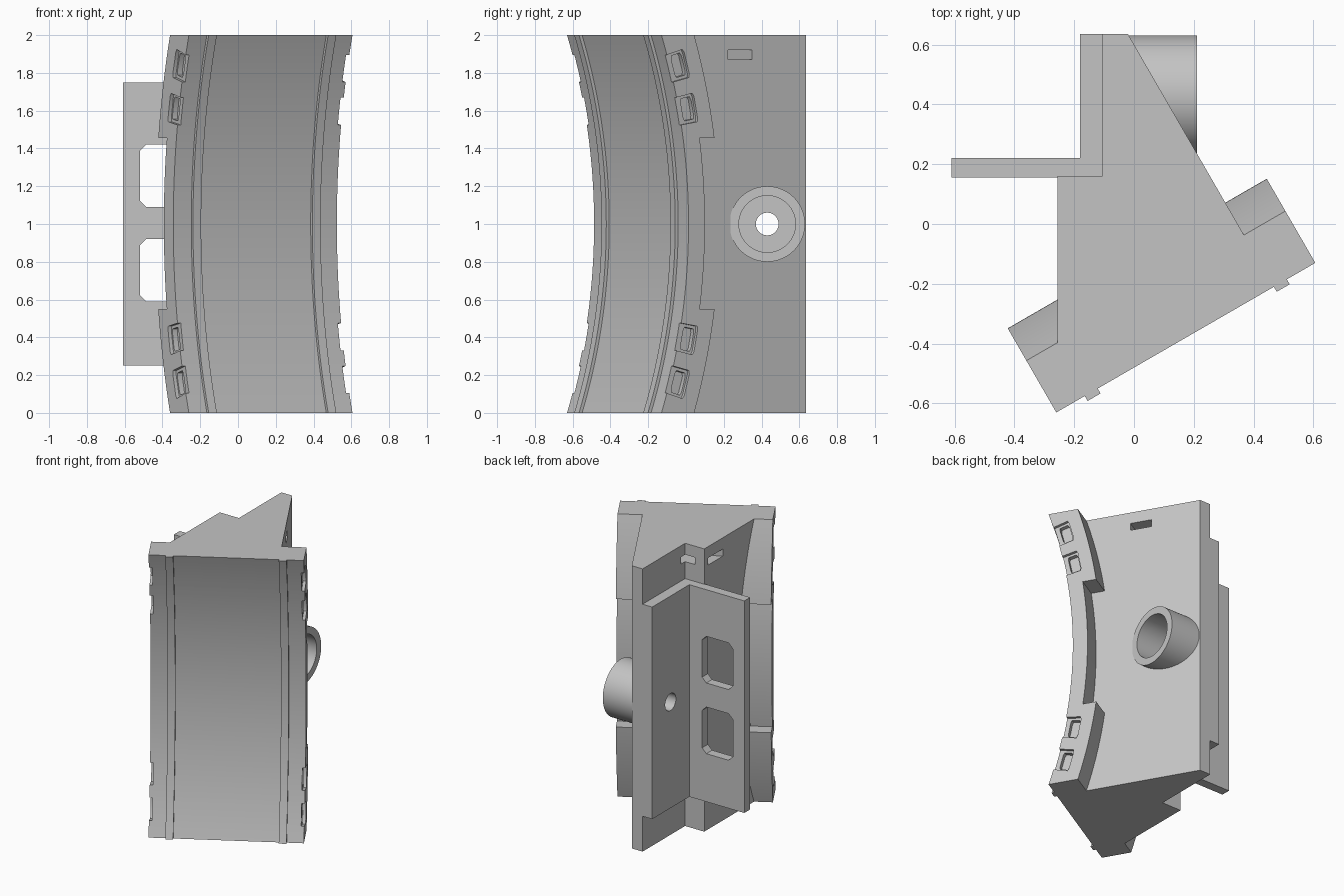
import bpy, bmesh, math
from mathutils import Matrix

if "Cube" in bpy.data.objects:
    bpy.data.objects.remove(bpy.data.objects["Cube"], do_unlink=True)

grey = bpy.data.materials.new("light_grey")
grey.use_nodes = True
GREY = (0.55, 0.55, 0.55, 1)
grey.diffuse_color = GREY
grey.node_tree.nodes["Principled BSDF"].inputs["Base Color"].default_value = GREY

TURN = math.radians(30)          # curved pad is turned about z
AXIS_V, R_FRONT = -3.35, 3.1     # pad's cylinder axis and face radius
U0, U1 = -0.54, 0.46             # pad's two ends


def prism(name, pts, lo, hi, axis="z", turn=0.0):
    """Extrude a 2D outline between lo and hi along an axis."""
    place = {"x": lambda a, b, t: (t, a, b),
             "y": lambda a, b, t: (a, t, b),
             "z": lambda a, b, t: (a, b, t)}[axis]
    bm = bmesh.new()
    ends = [[bm.verts.new(place(a, b, t)) for a, b in pts] for t in (lo, hi)]
    bm.faces.new(ends[0])
    bm.faces.new(ends[1])
    n = len(pts)
    for i in range(n):
        j = (i + 1) % n
        bm.faces.new((ends[0][i], ends[0][j], ends[1][j], ends[1][i]))
    bmesh.ops.recalc_face_normals(bm, faces=bm.faces)
    bm.transform(Matrix.Rotation(turn, 4, "Z"))
    mesh = bpy.data.meshes.new(name)
    bm.to_mesh(mesh)
    bm.free()
    mesh.materials.append(grey)
    obj = bpy.data.objects.new(name, mesh)
    bpy.context.collection.objects.link(obj)
    return obj


def circle(r, cy=0.43, cz=1.0, n=64):
    return [(cy + r * math.cos(2 * math.pi * i / n),
             cz + r * math.sin(2 * math.pi * i / n)) for i in range(n)]


def rect(a0, a1, b0, b1, c=0.0):
    """Rectangle outline, with corners chamfered by c."""
    if not c:
        return [(a0, b0), (a1, b0), (a1, b1), (a0, b1)]
    return [(a0 + c, b0), (a1 - c, b0), (a1, b0 + c), (a1, b1 - c),
            (a1 - c, b1), (a0 + c, b1), (a0, b1 - c), (a0, b0 + c)]


def arc(r, z0, z1, n=24):
    zs = [z0 + (z1 - z0) * i / n for i in range(n + 1)]
    return [(AXIS_V + math.sqrt(r * r - (z - 1) ** 2), z) for z in zs]


def cut(target, cutters):
    for c in cutters:
        c.hide_render = True
        m = target.modifiers.new("cut", "BOOLEAN")
        m.operation, m.solver, m.object = "DIFFERENCE", "EXACT", c
        bpy.context.view_layer.objects.active = target
        bpy.ops.object.modifier_apply(modifier=m.name)


# Curved pad: concave front, stepped back
pad_outline = (arc(R_FRONT, 0, 2, 48)
               + arc(3.29, 2, 1.455) + arc(3.2, 1.455, 0.55) + arc(3.29, 0.55, 0))
pad = prism("curved_pad", pad_outline, U0, U1, "x", TURN)

# Two raised ribs across the pad's front
ribs = [prism(name, arc(3.082, 0, 2, 48) + arc(3.12, 2, 0, 48), u, u + 0.05, "x", TURN)
        for name, u in (("rib_right", -0.43), ("rib_left", 0.30))]

# Body block behind the pad
body = prism("body", [(-0.105, 0.635), (-0.02, 0.635), (0.40, -0.092), (0.40, -0.5),
                      (-0.255, -0.7), (-0.255, 0.16), (-0.105, 0.16)], 0, 2)

# Round socket
socket = prism("socket", circle(0.2), -0.09, 0.21, "x")

# Angle bracket: wall strip plus windowed plate
bracket = prism("angle_bracket", [(-0.105, 0.635), (-0.18, 0.635), (-0.18, 0.22),
                                  (-0.61, 0.22), (-0.61, 0.155), (-0.105, 0.155)], 0.25, 1.75)

# Cutters
front_cut = prism("front_cutter", [(-5, -1), (-5, 3)] + arc(3.15, 3, -1, 60), -2, 2, "x", TURN)
side_cut = prism("side_cutter", rect(0.30, 1, -2, 2), -1, 3, "z", TURN)
slot = prism("slot_cutter", rect(0.085, 0.23, 1.87, 1.92), -1, 1, "x", TURN)
bore = prism("bore_cutter", circle(0.15), -0.02, 1, "x")
hole = prism("hole_cutter", circle(0.06), -1, 1, "x")
windows = [prism("window_cutter", rect(-0.52, -0.28, z, z + 0.33, 0.033), 0, 0.4, "y")
           for z in (0.59, 1.09)]


def pocket(angle, r0, r1, half, depth, end, corner):
    pts = [(AXIS_V + r * math.cos(angle + s), 1 + r * math.sin(angle + s))
           for r, s in rect(r0, r1, -half, half, corner)]
    lo, hi = (U0 - 0.1, U0 + depth) if end < 0 else (U1 - depth, U1 + 0.1)
    return prism("pocket_cutter", pts, lo, hi, "x", TURN)


# Shallow pockets, each with a deeper well, on both pad ends
pockets = []
for end in (-1, 1):
    for a in (-0.269, -0.194, 0.194, 0.269):
        pockets.append(pocket(a, 3.06, 3.205, 0.024, 0.02, end, 0.006))
        pockets.append(pocket(a, 3.13, 3.195, 0.019, 0.05, end, 0.006))

cut(body, [front_cut, side_cut, slot, bore, hole])
cut(socket, [bore, hole])
cut(bracket, [hole] + windows)
cut(pad, pockets)
for c in [front_cut, side_cut, slot, bore, hole] + windows + pockets:
    bpy.data.objects.remove(c, do_unlink=True)

# Smooth the curved faces, keep edges sharp
bpy.ops.object.select_all(action="DESELECT")
for obj in [pad, body, socket, bracket] + ribs:
    obj.select_set(True)
bpy.context.view_layer.objects.active = pad
bpy.ops.object.shade_smooth_by_angle(angle=math.radians(25))
